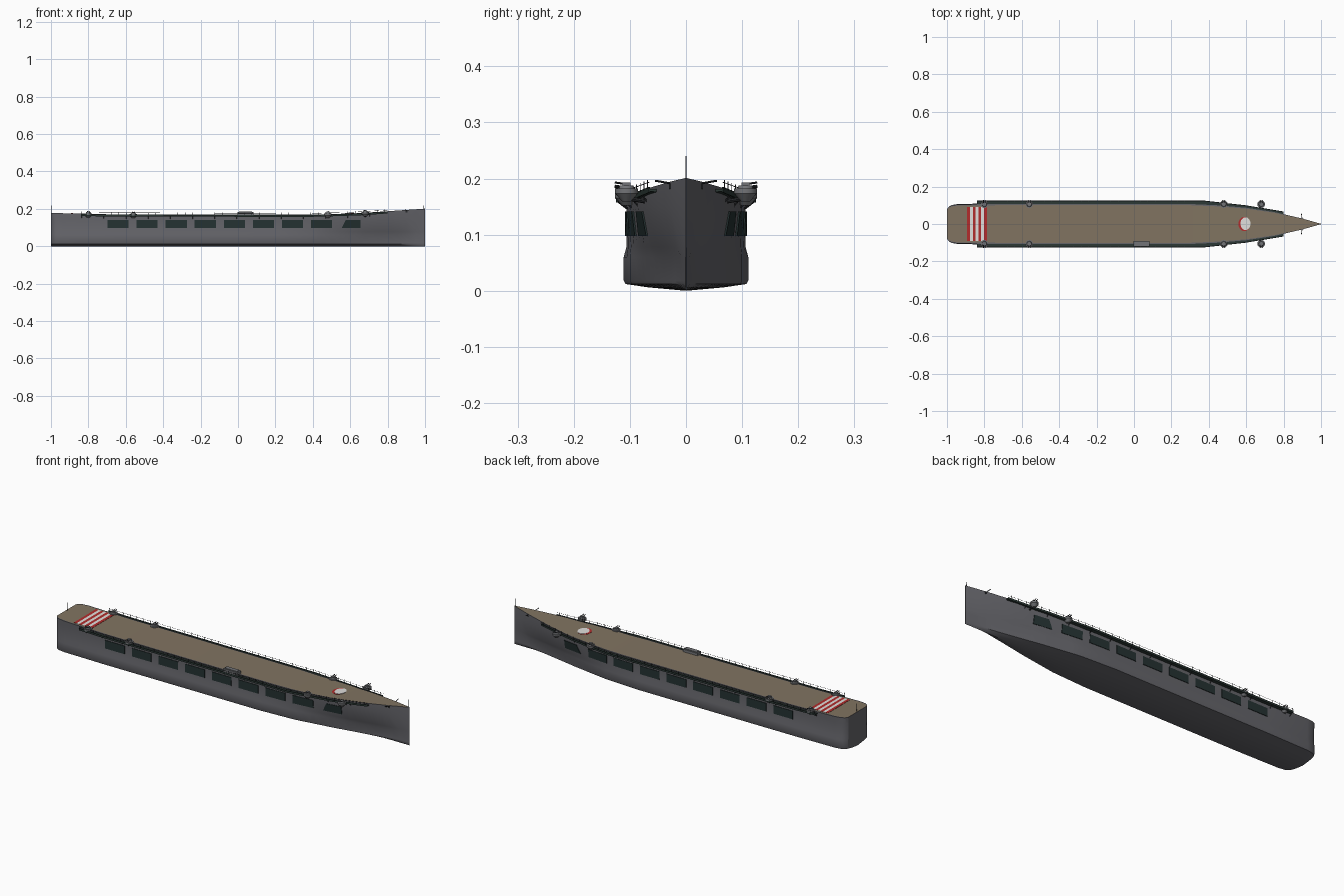
import bpy, bmesh, math
from mathutils import Vector, Matrix

cube = bpy.data.objects.get("Cube")
if cube:
    bpy.data.objects.remove(cube, do_unlink=True)


def material(name, rgb):
    m = bpy.data.materials.new(name)
    m.use_nodes = True
    m.diffuse_color = (*rgb, 1)
    m.node_tree.nodes["Principled BSDF"].inputs["Base Color"].default_value = (*rgb, 1)
    return m


GREY = material("hull grey", (0.13, 0.13, 0.145))
DECK = material("deck planking", (0.22, 0.175, 0.12))
TEAL = material("dark opening", (0.018, 0.032, 0.032))
GREEN = material("gallery green", (0.025, 0.04, 0.036))
RED = material("marking red", (0.45, 0.025, 0.025))
WHITE = material("marking white", (0.75, 0.74, 0.72))
STEEL = material("gun steel", (0.17, 0.175, 0.185))
BLACK = material("rail black", (0.02, 0.022, 0.025))

# Hull lines: deck height, deck half width and bottom half width along the ship
SHEER = [(-1, .178), (-.7, .171), (.4, .169), (.65, .177), (1, .201)]
BEAM = [(-1, .078), (-.992, .091), (-.975, .1), (-.94, .105), (-.7, .107), (.3, .107),
        (.45, .1), (.6, .087), (.75, .064), (.9, .029), (1, .001)]
BOTTOM = [(-1, .078), (-.992, .091), (-.975, .101), (-.94, .107), (-.7, .111), (.2, .111),
          (.4, .1), (.6, .068), (.75, .039), (.9, .012), (1, .001)]
OUTER = [(-.84, .125), (.37, .125), (.6, .099), (.8, .066)]


def at(table, x):
    for (a, p), (b, q) in zip(table, table[1:]):
        if x <= b:
            return p + (q - p) * (x - a) / (b - a)
    return table[-1][1]


def deck_z(x):
    return at(SHEER, x)


def section(x):
    w, b, z = at(BEAM, x), at(BOTTOM, x), deck_z(x)
    mid = w * .45 + b * .55 - .003 * min(1, w / .1)
    return [(0, 0), (b * .6, .006), (b * .97, .012), (b, .018), (b, .06),
            (mid, .078), (w * .99, .15), (w, z), (w * .94, z)]


def hull_y(x, z):
    pts = section(x)[4:8]
    return at([(h, y) for y, h in pts], z)


def finish(name, bm, mats, smooth=None):
    bmesh.ops.recalc_face_normals(bm, faces=bm.faces)
    me = bpy.data.meshes.new(name)
    bm.to_mesh(me)
    bm.free()
    for m in mats:
        me.materials.append(m)
    ob = bpy.data.objects.new(name, me)
    bpy.context.collection.objects.link(ob)
    if smooth:
        bpy.ops.object.select_all(action='DESELECT')
        ob.select_set(True)
        bpy.context.view_layer.objects.active = ob
        bpy.ops.object.shade_smooth_by_angle(angle=math.radians(smooth))
    return ob


def loft(bm, rings, cap=True):
    rows = [[bm.verts.new(p) for p in r] for r in rings]
    n = len(rows[0])
    for a, b in zip(rows, rows[1:]):
        for i in range(n):
            j = (i + 1) % n
            bm.faces.new((a[i], a[j], b[j], b[i]))
    if cap:
        bm.faces.new(rows[0])
        bm.faces.new(rows[-1])


def box(bm, c, size):
    bmesh.ops.create_cube(bm, size=1, matrix=Matrix.Translation(c) @ Matrix.Diagonal((*size, 1)))


def rod(bm, a, b, r, r2=None, seg=8):
    a, b = Vector(a), Vector(b)
    q = (b - a).to_track_quat('Z', 'Y').to_matrix().to_4x4()
    bmesh.ops.create_cone(bm, cap_ends=True, segments=seg, radius1=r, radius2=r if r2 is None else r2,
                          depth=(b - a).length, matrix=Matrix.Translation((a + b) / 2) @ q)


# Hull with planked flight deck
stations = sorted({x for t in (SHEER, BEAM, BOTTOM) for x, _ in t} | {.5, .55, .68, .82, .86, .95})
bm = bmesh.new()
rings = []
for x in stations:
    half = section(x)
    rings.append([(x, y, z) for y, z in half] + [(x, -y, z) for y, z in reversed(half[1:])])
loft(bm, rings)
bmesh.ops.recalc_face_normals(bm, faces=bm.faces)
for f in bm.faces:
    inside = all(abs(v.co.y) < at(BEAM, v.co.x) * .96 for v in f.verts)
    if f.normal.z > .8 and inside and f.calc_center_median().z > .15:
        f.material_index = 1
finish("hull", bm, [GREY, DECK], 30)


# Deck markings, draped on the deck
def marking(name, outline, mat, lift):
    bm = bmesh.new()
    rings = [[(x, y, deck_z(x) + h) for x, y in outline] for h in (-.002, lift)]
    loft(bm, rings)
    finish(name, bm, [mat])


def disc(cx, cy, rx, ry, n=24):
    return [(cx + rx * math.cos(i * math.tau / n), cy + ry * math.sin(i * math.tau / n)) for i in range(n)]


step = .105 / 7
for i in range(7):
    x = -.892 + i * step
    marking(f"stern_stripe_{i + 1}", [(x, -.092), (x + step, -.092), (x + step, .092), (x, .092)],
            WHITE if i % 2 else RED, .0012)
marking("bow_disc_border", disc(.59, 0, .032, .038), RED, .001)
marking("bow_disc", disc(.596, .002, .027, .034), WHITE, .002)

# Hangar openings along both sides
for side, label in ((1, "left"), (-1, "right")):
    bm = bmesh.new()
    for i in range(9):
        x0 = -.698 + i * .1555
        x1, lean = x0 + .113, 0
        if i == 8:
            x0, x1, lean = .555, .655, .022
        corners = [(x0, .098), (x1, .098), (x1, .141), (x0 + lean, .141)]
        loft(bm, [[(x, side * (hull_y(x, z) + o), z) for x, z in corners] for o in (-.004, .003)])
    finish(f"{label}_hangar_openings", bm, [TEAL])

    # Side gallery with floor and outer lip
    bm = bmesh.new()
    rings, lip = [], []
    for x in (-.84, -.7, .3, .37, .45, .6, .65, .75, .8):
        o, w, z = at(OUTER, x), at(BEAM, x), deck_z(x) - .006
        rings.append([(x, side * y, h) for y, h in ((w - .008, z - .006), (o, z - .004), (o, z), (w - .008, z))])
        lip.append([(x, side * y, h) for y, h in ((o - .002, z - .006), (o, z - .006), (o, z + .004), (o - .002, z + .004))])
    loft(bm, rings)
    loft(bm, lip)
    finish(f"{label}_gallery", bm, [GREEN])

    # Railing posts, thin rail and brackets under the gallery
    bm = bmesh.new()
    for i in range(42):
        x = -.835 + i * .0395
        o, z = at(OUTER, x), deck_z(x)
        box(bm, (x, side * o, z + .003), (.0014, .0014, .016))
        if i % 3 == 0:
            rod(bm, (x, side * (o - .003), z - .01), (x, side * (at(BEAM, x) - .003), z - .024), .0015, seg=6)
    for a, b in ((-.84, .37), (.37, .6), (.6, .8)):
        rod(bm, (a, side * at(OUTER, a), deck_z(a) + .006), (b, side * at(OUTER, b), deck_z(b) + .006), .0007, seg=4)
    finish(f"{label}_railing", bm, [BLACK])

    # Gun mounts in round tubs
    for n, x in enumerate((-.8, -.56, .48, .68)):
        y, z = side * .106, deck_z(x)
        bm = bmesh.new()
        rod(bm, (x, y, z - .02), (x, y, z - .006), .008, .02, 20)
        rod(bm, (x, y, z - .006), (x, y, z + .003), .0205, seg=20)
        rod(bm, (x, y, z + .003), (x, y, z + .009), .014, .012, 16)
        box(bm, (x, y, z + .01), (.016, .014, .007))
        finish(f"{label}_gun_mount_{n + 1}", bm, [STEEL], 30)
        bm = bmesh.new()
        for dx in (-.005, .005):
            rod(bm, (x + dx, y, z + .011), (x + dx, y + side * .021, z + .014), .0018)
        if abs(x) > .6:
            rod(bm, (x, y, z - .014), (x, side * (at(BEAM, x) - .005), z - .02), .004)
        finish(f"{label}_gun_barrels_{n + 1}", bm, [BLACK], 30)

    # Bow boom and anchor fairlead
    bm = bmesh.new()
    z = deck_z(.9)
    rod(bm, (.9, side * .02, z - .004), (.895, side * .055, z + .002), .0018)
    box(bm, (.9, side * .027, z - .008), (.012, .006, .01))
    finish(f"{label}_bow_boom", bm, [BLACK])

# Low island platform at the right deck edge
bm = bmesh.new()
box(bm, (.04, -.106, .174), (.085, .03, .018))
box(bm, (.04, -.106, .1845), (.07, .022, .004))
finish("deck_edge_platform", bm, [STEEL])

# Flag staffs at bow and stern
for name, x in (("bow_staff", .992), ("stern_staff", -.995)):
    bm = bmesh.new()
    z = deck_z(x)
    rod(bm, (x, 0, z - .004), (x, 0, z + .04), .0014, .0008)
    finish(name, bm, [BLACK])
